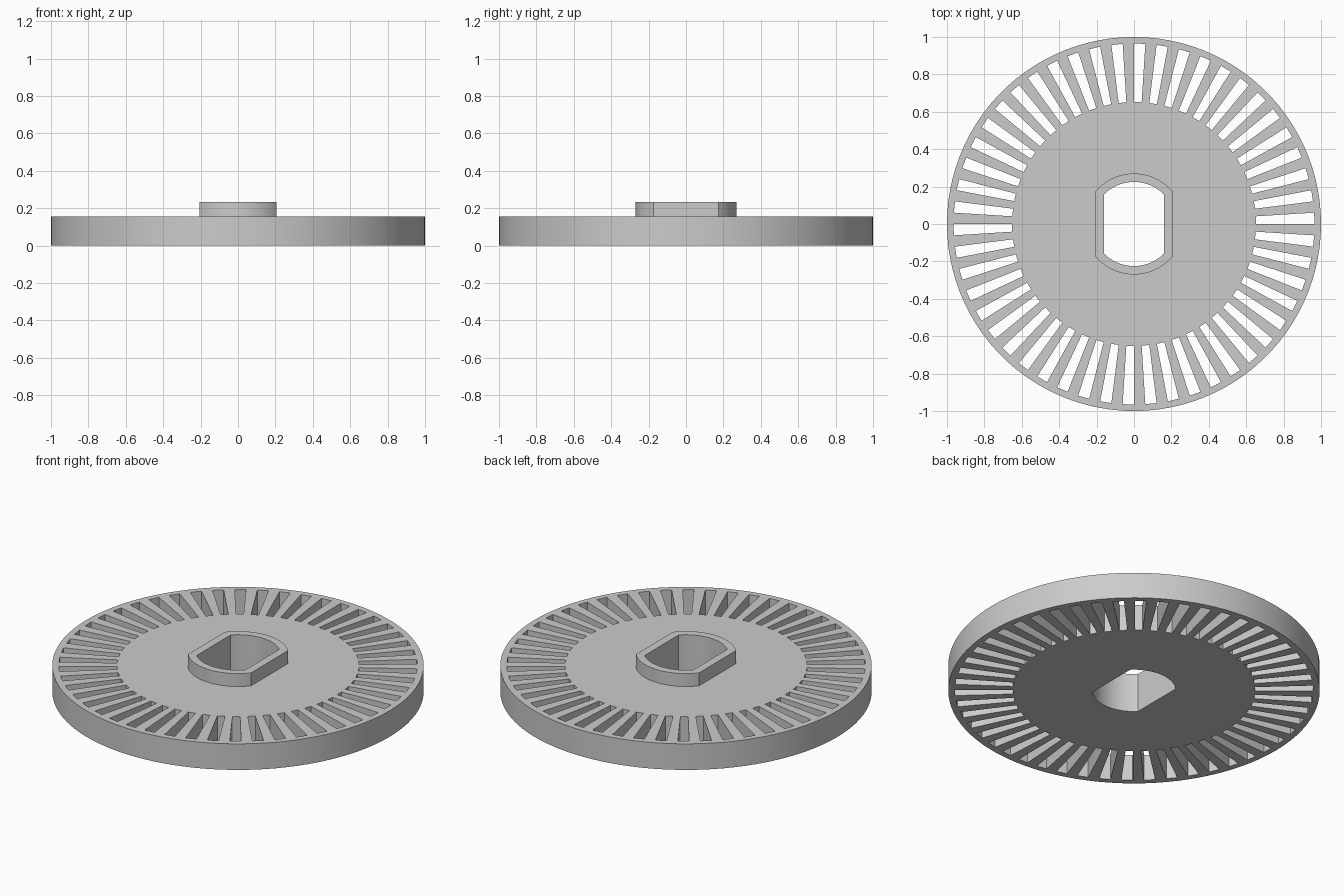
import bpy, bmesh
from math import acos, cos, sin, radians, pi

cube = bpy.data.objects.get("Cube")
if cube:
    bpy.data.objects.remove(cube)

SLOTS = 50
N = SLOTS * 2          # alternating slot and spoke sectors
DISC_TOP, HUB_TOP = 0.155, 0.232


def circle(r):
    return [(r * cos(2 * pi * i / N), r * sin(2 * pi * i / N)) for i in range(N)]


def double_flat(r, half_width):
    """Circle with flats at +x and -x, with points landing on its corners."""
    corner, quarter, flat_steps = acos(half_width / r), N // 4, 11
    pts = []
    for i in range(N):
        quad, t = divmod(i, quarter)
        t = quarter - t if quad % 2 else t
        if t <= flat_steps:
            a = corner * t / flat_steps
        else:
            a = corner + (pi / 2 - corner) * (t - flat_steps) / (quarter - flat_steps)
        rad = min(r, half_width / max(cos(a), 0.001))
        sx = -1 if quad in (1, 2) else 1
        sy = -1 if quad in (2, 3) else 1
        pts.append((sx * rad * cos(a), sy * rad * sin(a)))
    return pts


# Plan outlines
hole, hub = double_flat(0.225, 0.16), double_flat(0.27, 0.207)
slot_in, slot_out, rim = circle(0.652), circle(0.965), circle(1.0)

# Closed cross-section, running around the wall of the wheel
section = [(hole, 0), (hole, HUB_TOP), (hub, HUB_TOP), (hub, DISC_TOP),
           (slot_in, DISC_TOP), (slot_out, DISC_TOP), (rim, DISC_TOP),
           (rim, 0), (slot_out, 0), (slot_in, 0)]
TOP_IN, TOP_OUT, BOT_OUT, BOT_IN = 4, 5, 8, 9

bm = bmesh.new()
rings = [[bm.verts.new((x, y, z)) for x, y in outline] for outline, z in section]
for i in range(N):
    j = (i + 1) % N
    is_slot = i % 2 == 0
    for k, ring in enumerate(rings):
        nxt = rings[(k + 1) % len(rings)]
        if is_slot and k in (TOP_IN, BOT_OUT):
            continue
        bm.faces.new((ring[i], ring[j], nxt[j], nxt[i]))
    # Slot walls
    if is_slot:
        ti, to, bo, bi = (rings[k] for k in (TOP_IN, TOP_OUT, BOT_OUT, BOT_IN))
        for s in (i, j):
            bm.faces.new((ti[s], to[s], bo[s], bi[s]))
        for top, bot in ((ti, bi), (to, bo)):
            bm.faces.new((top[i], top[j], bot[j], bot[i]))
bmesh.ops.recalc_face_normals(bm, faces=bm.faces[:])

mesh = bpy.data.meshes.new("slotted_wheel")
bm.to_mesh(mesh)
bm.free()
wheel = bpy.data.objects.new("slotted_wheel", mesh)
bpy.context.collection.objects.link(wheel)

# Single grey finish
grey = bpy.data.materials.new("light_grey")
grey.use_nodes = True
colour = (0.6, 0.6, 0.6, 1)
grey.diffuse_color = colour
grey.node_tree.nodes["Principled BSDF"].inputs["Base Color"].default_value = colour
mesh.materials.append(grey)

bpy.ops.object.select_all(action="DESELECT")
wheel.select_set(True)
bpy.context.view_layer.objects.active = wheel
bpy.ops.object.shade_smooth_by_angle(angle=radians(25))
